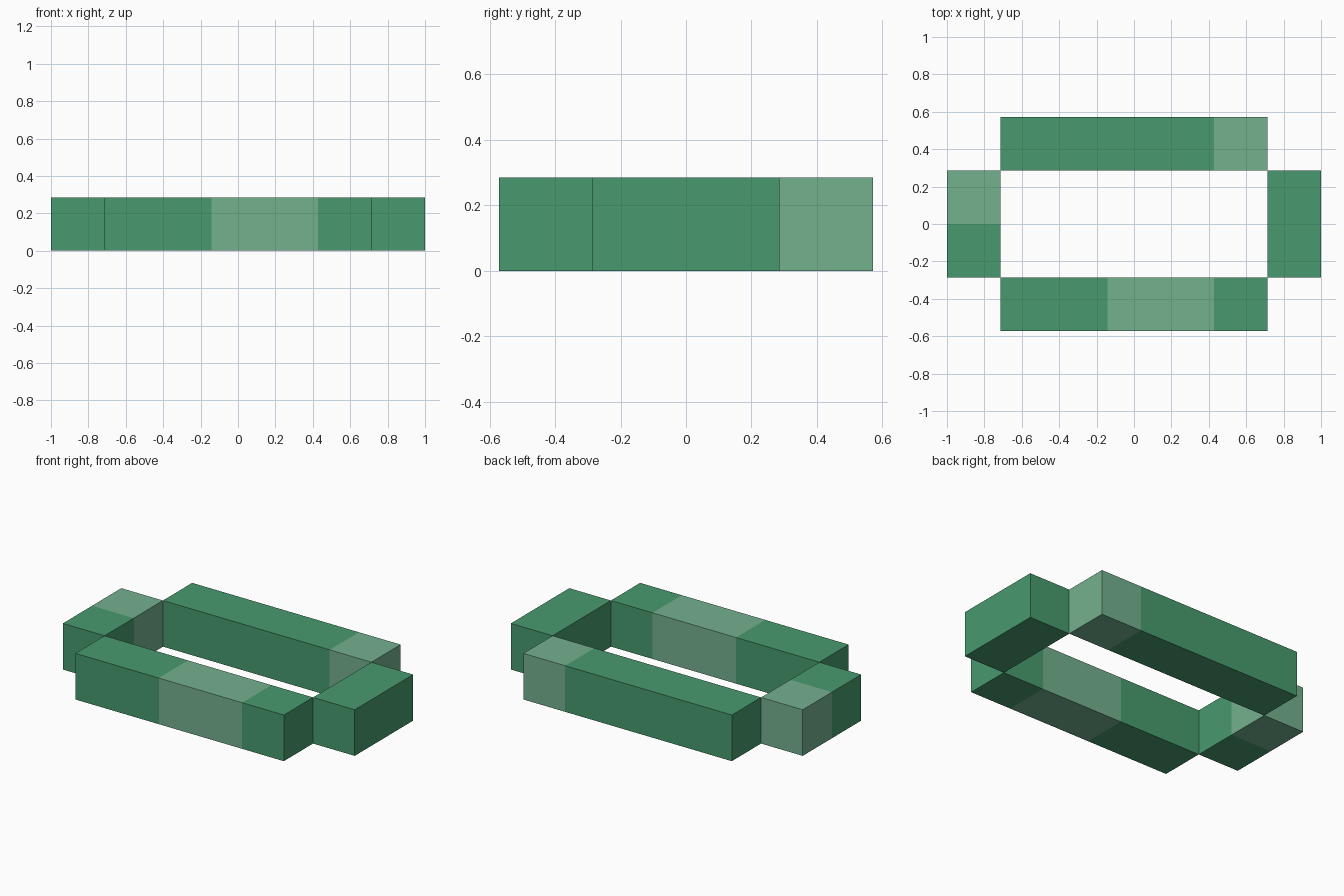
import bpy, bmesh
from mathutils import Vector, Matrix

if "Cube" in bpy.data.objects:
    bpy.data.objects.remove(bpy.data.objects["Cube"])

U = 2 / 7  # edge of one block


def lin(c):
    c /= 255
    return c / 12.92 if c <= 0.04045 else ((c + 0.055) / 1.055) ** 2.4


def material(name, rgb):
    m = bpy.data.materials.new(name)
    m.diffuse_color = (*[lin(c) for c in rgb], 1)
    m.use_nodes = True
    m.node_tree.nodes["Principled BSDF"].inputs["Base Color"].default_value = m.diffuse_color
    return m


MATS = [material("leaf green", (72, 154, 110)),
        material("pale green", (116, 177, 143))]


def bar(name, centre, size, axis, pale=None):
    """Box in block units; faces between the pale limits along axis turn pale."""
    bm = bmesh.new()
    bmesh.ops.create_cube(bm, size=1, matrix=Matrix.Translation(Vector(centre) * U)
                          @ Matrix.Diagonal((*[s * U for s in size], 1)))
    if pale:
        normal = Vector([float(i == axis) for i in range(3)])
        for p in pale:  # cut the box at each colour change
            bmesh.ops.bisect_plane(bm, geom=bm.verts[:] + bm.edges[:] + bm.faces[:],
                                   plane_co=normal * p * U, plane_no=normal)
        for f in bm.faces:
            v = f.calc_center_median()[axis] / U
            f.material_index = int(pale[0] - 0.01 < v < pale[1] + 0.01)
    me = bpy.data.meshes.new(name)
    bm.to_mesh(me)
    bm.free()
    for m in MATS:
        me.materials.append(m)
    bpy.context.collection.objects.link(bpy.data.objects.new(name, me))


# Long bars front and back, short bars left and right, touching at corners
bar("front_bar", (0, -1.5, 0.5), (5, 1, 1), 0, (-0.5, 1.5))
bar("back_bar", (0, 1.5, 0.5), (5, 1, 1), 0, (1.5, 2.5))
bar("left_bar", (-3, 0, 0.5), (1, 2, 1), 1, (0, 1))
bar("right_bar", (3, 0, 0.5), (1, 2, 1), 1)
